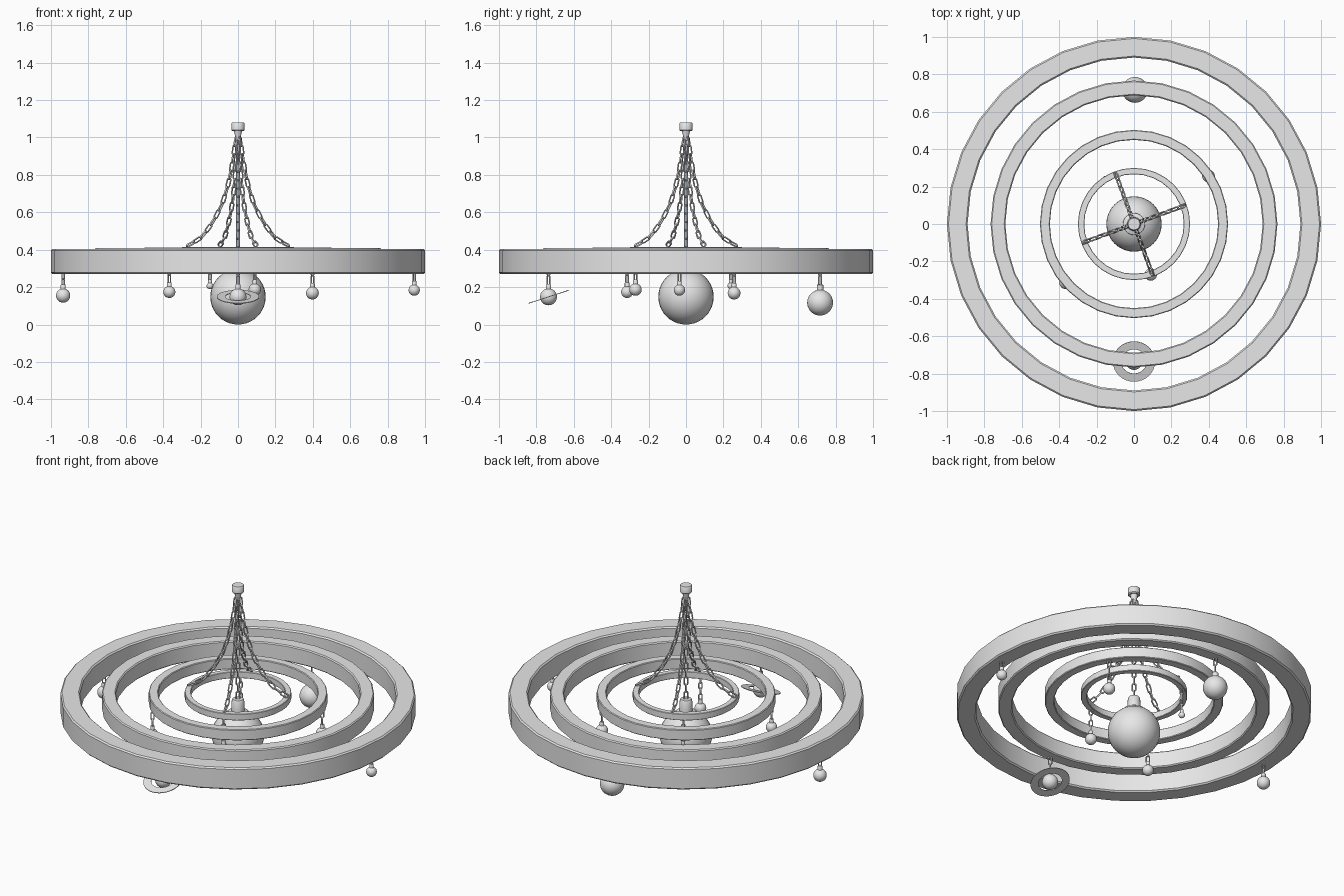
import bpy, bmesh, math
from mathutils import Vector, Matrix

if "Cube" in bpy.data.objects:
    bpy.data.objects.remove(bpy.data.objects["Cube"])

grey = bpy.data.materials.new("plain_grey")
grey.use_nodes = True
COLOUR = (0.8, 0.8, 0.8, 1)
grey.diffuse_color = COLOUR
grey.node_tree.nodes["Principled BSDF"].inputs["Base Color"].default_value = COLOUR


def finish(name, bm, angle=40):
    bmesh.ops.remove_doubles(bm, verts=bm.verts, dist=1e-5)
    bmesh.ops.recalc_face_normals(bm, faces=bm.faces)
    mesh = bpy.data.meshes.new(name)
    bm.to_mesh(mesh)
    bm.free()
    mesh.materials.append(grey)
    obj = bpy.data.objects.new(name, mesh)
    bpy.context.collection.objects.link(obj)
    bpy.ops.object.select_all(action='DESELECT')
    obj.select_set(True)
    bpy.context.view_layer.objects.active = obj
    bpy.ops.object.shade_smooth_by_angle(angle=math.radians(angle))
    return obj


def lathe(name, profile, segs=32, closed=False, loc=(0, 0, 0)):
    """Revolve (radius, height) points around z."""
    bm = bmesh.new()
    verts = [bm.verts.new((r, 0, z)) for r, z in profile]
    pairs = list(zip(verts, verts[1:]))
    if closed:
        pairs.append((verts[-1], verts[0]))
    edges = [bm.edges.new(p) for p in pairs]
    bmesh.ops.spin(bm, geom=verts + edges, cent=(0, 0, 0), axis=(0, 0, 1),
                   angle=math.tau, steps=segs)
    obj = finish(name, bm)
    obj.location = loc
    return obj


def ball(name, loc, radius):
    bm = bmesh.new()
    bmesh.ops.create_uvsphere(bm, u_segments=32, v_segments=20, radius=radius)
    finish(name, bm).location = loc


def add_link(bm, centre, direction, twist, length, width, wire):
    """One oval chain link lying along a direction."""
    turn = direction.to_track_quat('Z', 'Y').to_matrix().to_4x4()
    place = Matrix.Translation(centre) @ turn @ Matrix.Rotation(twist, 4, 'Z')
    bend = width / 2 - wire
    straight = length / 2 - wire - bend
    n, sides = 12, 6
    rows = []
    for i in range(n):
        a = math.tau * (i + 0.5) / n
        out = Vector((math.cos(a), 0, math.sin(a)))
        mid = out * bend + Vector((0, 0, math.copysign(straight, out.z)))
        rows.append([bm.verts.new(place @ (
            mid + wire * (out * math.cos(math.tau * j / sides)
                          + Vector((0, math.sin(math.tau * j / sides), 0)))))
            for j in range(sides)])
    for i in range(n):
        a, b = rows[i], rows[(i + 1) % n]
        for j in range(sides):
            k = (j + 1) % sides
            bm.faces.new((a[j], b[j], b[k], a[k]))


def chain(name, path, pitch=0.045, width=0.03, wire=0.0045):
    """Evenly spaced links, alternately turned, along a path."""
    path = [Vector(p) for p in path]
    lengths = [(b - a).length for a, b in zip(path, path[1:])]
    total = sum(lengths)
    count = max(1, round(total / pitch))
    step = total / count

    def at(d):
        for a, b, seg in zip(path, path[1:], lengths):
            if d <= seg:
                return a.lerp(b, d / seg)
            d -= seg
        return path[-1].copy()

    bm = bmesh.new()
    for i in range(count):
        start, end = at(i * step), at((i + 1) * step)
        add_link(bm, (start + end) / 2, (end - start).normalized(),
                 math.pi / 4 + i * math.pi / 2, step + 3 * wire, width, wire)
    finish(name, bm, 60)


# Four concentric hoops: outer radius, inner radius, bottom, top
hoops = {"outer_hoop": (1.0, 0.89, 0.27, 0.405),
         "second_hoop": (0.767, 0.688, 0.307, 0.409),
         "third_hoop": (0.503, 0.45, 0.345, 0.412),
         "inner_hoop": (0.3, 0.266, 0.375, 0.415)}
for name, (ro, ri, lo, hi) in hoops.items():
    b = 0.008 * ro
    lathe(name, [(ri + b, lo), (ro - b, lo), (ro, lo + b), (ro, hi - b),
                 (ro - b, hi), (ri + b, hi), (ri, hi - b), (ri, lo + b)], closed=True)

# Ceiling mount
lathe("ceiling_mount", [(0, 0.985), (0.011, 0.985), (0.014, 1.0), (0.022, 1.035), (0.03, 1.035),
                        (0.035, 1.04), (0.035, 1.075), (0.031, 1.08), (0, 1.08)])

# Four sagging support chains (radius, height)
sag = [(0.012, 1.0), (0.028, 0.88), (0.055, 0.75), (0.088, 0.65), (0.13, 0.57),
       (0.17, 0.51), (0.21, 0.465), (0.25, 0.44), (0.29, 0.42)]
for i in range(4):
    a = math.radians(20 + 90 * i)
    chain(f"support_chain_{i + 1}",
          [(r * math.cos(a), r * math.sin(a), z) for r, z in sag])

# Central globe with its neck and chain
ball("central_globe", (0, 0, 0.148), 0.148)
lathe("central_globe_neck", [(0.06, 0.27), (0.058, 0.292), (0.037, 0.3), (0.035, 0.365),
                             (0.03, 0.372), (0, 0.372)])
chain("central_chain", [(0, 0, 0.995), (0, 0, 0.37)])

# Hanging globes: x, y, z, radius, hoop they hang from
pendants = [(-0.935, 0.02, 0.155, 0.038, "outer_hoop"),
            (0.942, -0.035, 0.184, 0.03, "outer_hoop"),
            (0.005, 0.717, 0.117, 0.069, "second_hoop"),
            (0, -0.735, 0.148, 0.045, "second_hoop"),
            (0.398, 0.257, 0.168, 0.034, "third_hoop"),
            (-0.367, -0.315, 0.174, 0.032, "third_hoop"),
            (0.09, -0.27, 0.187, 0.033, "inner_hoop"),
            (-0.15, 0.24, 0.207, 0.018, "inner_hoop")]
for i, (x, y, z, r, hoop) in enumerate(pendants, 1):
    ball(f"hanging_globe_{i}", (x, y, z), r)
    c = 0.008 + 0.14 * r
    top = r + 1.6 * c
    lathe(f"globe_cap_{i}", [(c, r * 0.85), (c, top - 0.004), (c * 0.8, top), (0, top)],
          segs=16, loc=(x, y, z))
    chain(f"globe_chain_{i}", [(x, y, hoops[hoop][2] + 0.004), (x, y, z + top - 0.003)],
          pitch=0.04, width=0.026, wire=0.004)

# Tilted flat band around the front globe
band = lathe("globe_band", [(0.068, -0.002), (0.113, -0.002), (0.113, 0.002), (0.068, 0.002)],
             closed=True, loc=(0, -0.735, 0.148))
band.rotation_euler.x = math.radians(18)
